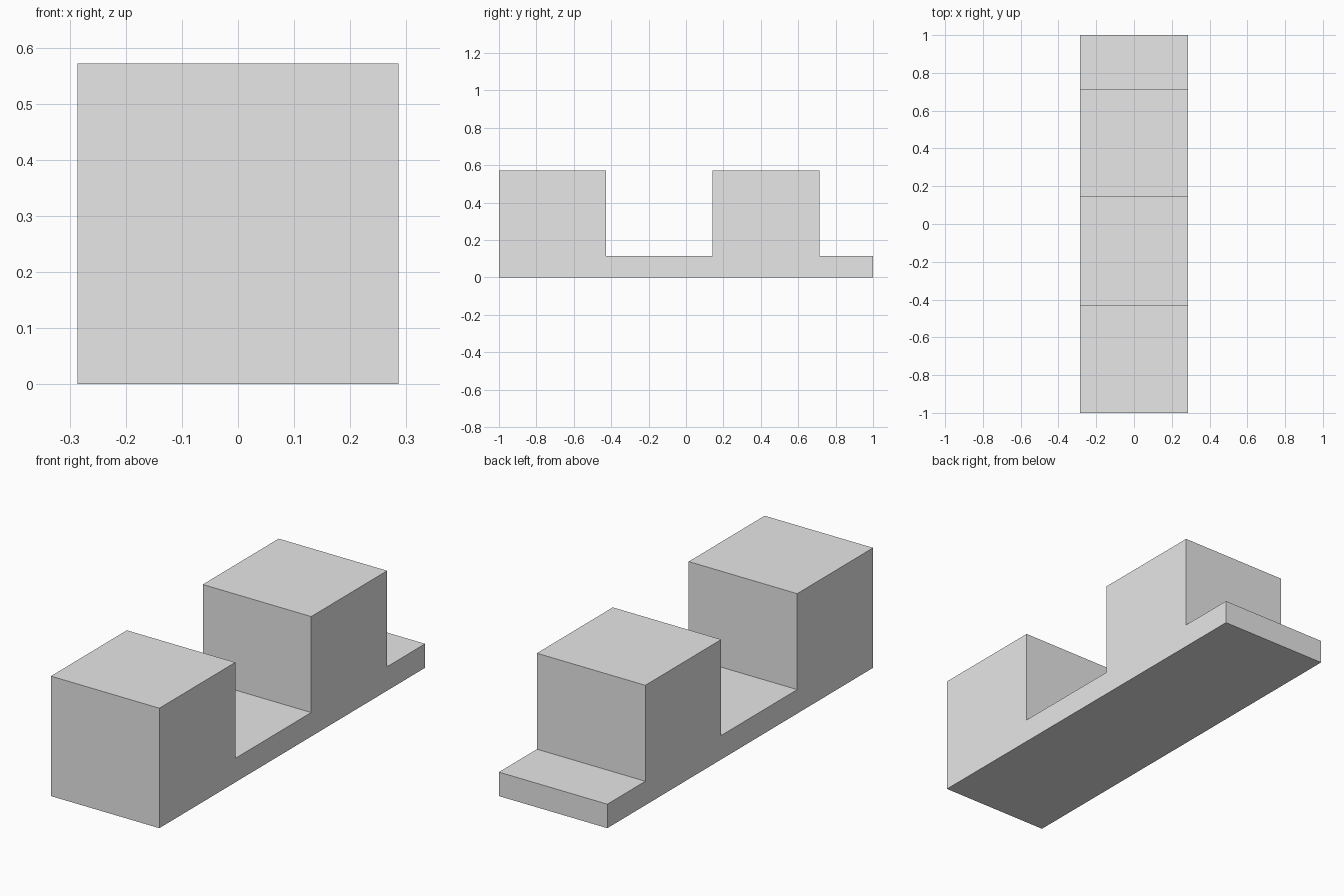
import bpy
import bmesh

cube = bpy.data.objects.get("Cube")
if cube:
    bpy.data.objects.remove(cube, do_unlink=True)

# Plain grey material
GREY = (0.8, 0.8, 0.8, 1.0)
mat = bpy.data.materials.new("plain_grey")
mat.use_nodes = True
mat.diffuse_color = GREY
mat.node_tree.nodes["Principled BSDF"].inputs["Base Color"].default_value = GREY

# Dimensions: everything follows from one grid unit
UNIT = 2 / 7
SIZE = 2 * UNIT            # block edge
BASE = 0.4 * UNIT          # base thickness
BLOCK_STARTS = (-1.0, -1.0 + 2 * SIZE)

# Side profile in (y, z): base strip with two raised blocks
profile = [(1.0, 0.0), (-1.0, 0.0)]
for start in BLOCK_STARTS:
    end = start + SIZE
    if start > -1.0:
        profile.append((start, BASE))
    profile += [(start, SIZE), (end, SIZE), (end, BASE)]
profile.append((1.0, BASE))

# Extrude the profile across the width
bm = bmesh.new()
side = bm.faces.new([bm.verts.new((-SIZE / 2, y, z)) for y, z in profile])
result = bmesh.ops.extrude_face_region(bm, geom=[side], use_keep_orig=True)
moved = [g for g in result["geom"] if isinstance(g, bmesh.types.BMVert)]
bmesh.ops.translate(bm, verts=moved, vec=(SIZE, 0, 0))
bmesh.ops.recalc_face_normals(bm, faces=bm.faces)

mesh = bpy.data.meshes.new("base_with_two_blocks")
bm.to_mesh(mesh)
bm.free()
mesh.materials.append(mat)
obj = bpy.data.objects.new("base_with_two_blocks", mesh)
bpy.context.collection.objects.link(obj)
